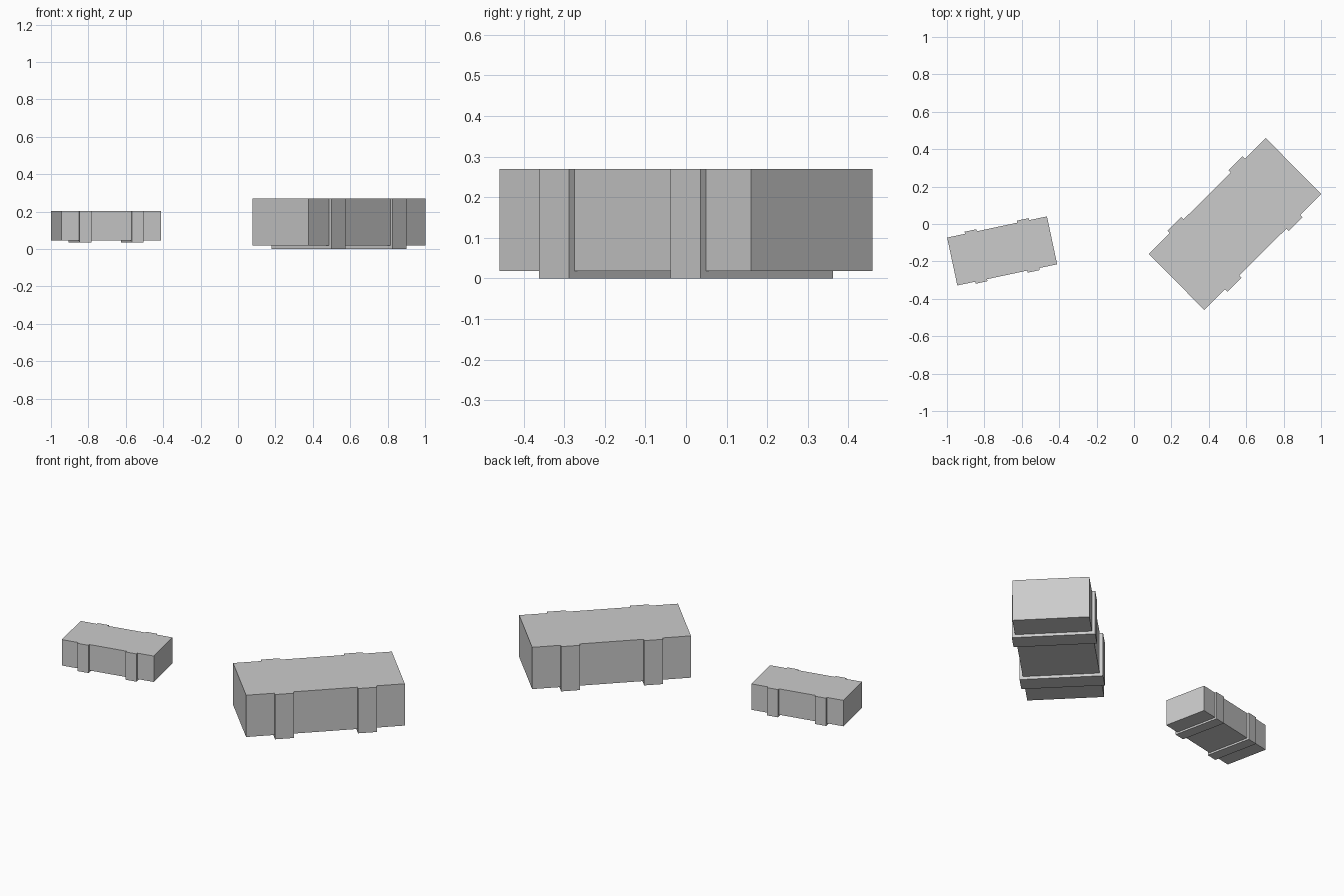
import bpy, bmesh
from math import radians

if "Cube" in bpy.data.objects:
    bpy.data.objects.remove(bpy.data.objects["Cube"])


def strapped_block(name, location, angle, size):
    """Flat-topped block with two bands that stand proud of its sides and underside."""
    length, width, height = 0.88, 0.422, 0.27
    band, offset, proud = 0.105, 0.23, 0.018
    half, inner, outer = length / 2, width / 2, width / 2 + proud
    a, b = offset + band / 2, offset - band / 2
    bm = bmesh.new()

    # top plan: five sections, the bands being the wider ones
    xs = [-half, -a, -b, b, a, half]
    rows = [(bm.verts.new((x, -inner, height)), bm.verts.new((x, inner, height))) for x in xs]
    for i in range(5):
        (p, q), (r, s) = rows[i], rows[i + 1]
        if i in (1, 3):
            c = [bm.verts.new((x, y, height)) for x, y in
                 ((xs[i], -outer), (xs[i + 1], -outer), (xs[i + 1], outer), (xs[i], outer))]
            bm.faces.new((p, c[0], c[1], r, s, c[2], c[3], q))
        else:
            bm.faces.new((p, r, s, q))

    def extrude_down(faces, depth):
        out = bmesh.ops.extrude_face_region(bm, geom=faces, use_keep_orig=False)["geom"]
        bmesh.ops.translate(bm, vec=(0, 0, -depth),
                            verts=[g for g in out if isinstance(g, bmesh.types.BMVert)])
        return [g for g in out if isinstance(g, bmesh.types.BMFace)]

    # body, keeping the plan as its lid
    lid = bm.faces[:]
    copy = bmesh.ops.duplicate(bm, geom=lid)["geom"]
    base = extrude_down([g for g in copy if isinstance(g, bmesh.types.BMFace)], height - proud)
    # bands carry on under the body
    extrude_down([f for f in base if len(f.verts) == 8], proud)

    bmesh.ops.remove_doubles(bm, verts=bm.verts, dist=1e-5)
    bmesh.ops.recalc_face_normals(bm, faces=bm.faces)
    mesh = bpy.data.meshes.new(name)
    bm.to_mesh(mesh)
    bm.free()
    obj = bpy.data.objects.new(name, mesh)
    bpy.context.collection.objects.link(obj)
    obj.location = location
    obj.rotation_euler.z = radians(angle)
    obj.scale = (size,) * 3
    return obj


strapped_block("large_strapped_block", (0.54, 0.0, 0.0), 44.7, 1.0)
strapped_block("small_strapped_block", (-0.705, -0.144, 0.035), 12.0, 0.62)
